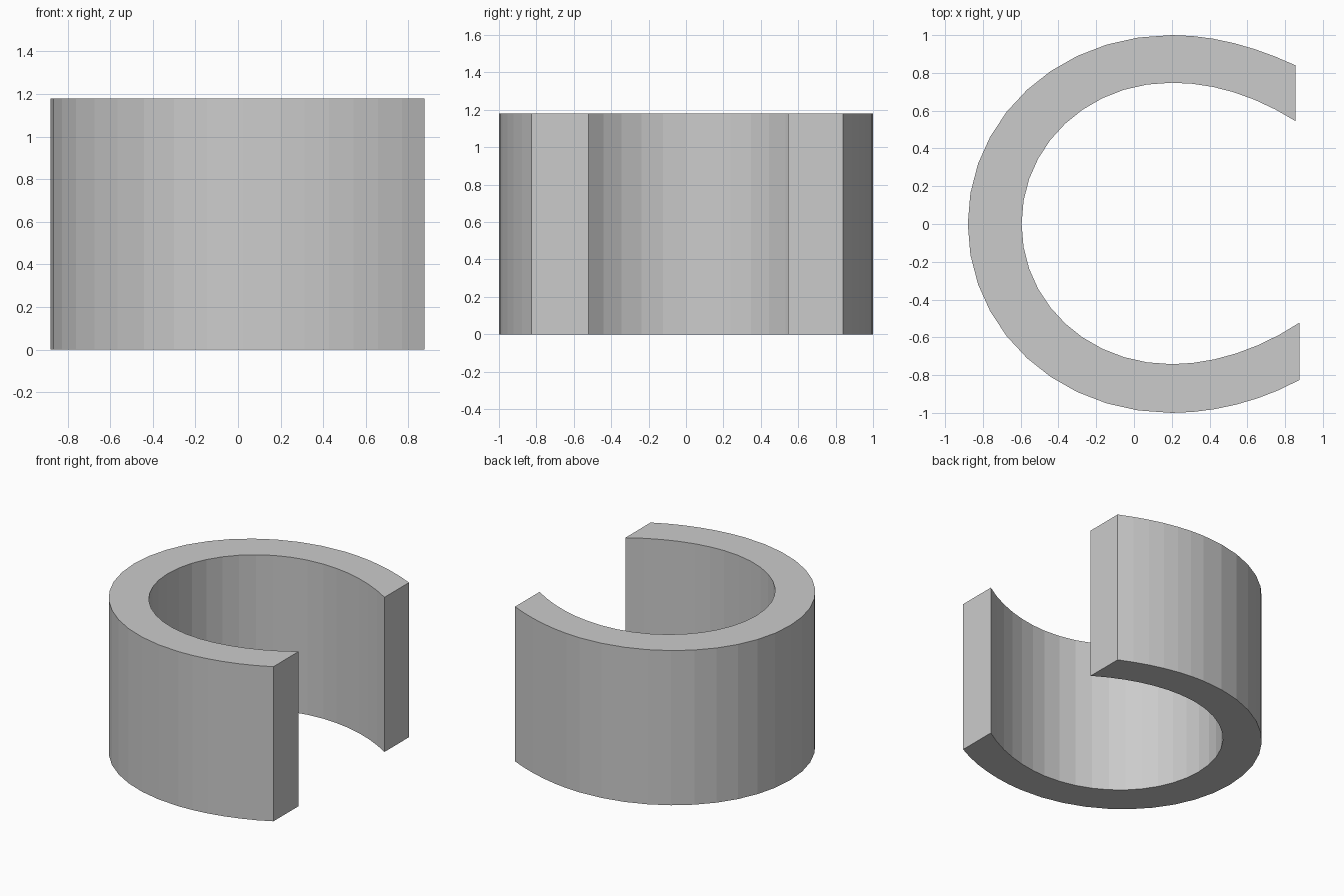
import bpy
import bmesh
from mathutils import Vector
from mathutils.geometry import interpolate_bezier

if "Cube" in bpy.data.objects:
    bpy.data.objects.remove(bpy.data.objects["Cube"])

HEIGHT = 1.18
K = 0.56  # handle length for the rounded quarters


def bezier(a, b, c, d, steps):
    return interpolate_bezier(*[Vector((*p, 0)) for p in (a, b, c, d)], steps + 1)


def quarter(cx, y_apex, x_left, upper_first):
    """Rounded quarter between the apex (cx, y_apex) and the left point (x_left, 0)."""
    a, b = (cx, y_apex), (cx + (x_left - cx) * K, y_apex)
    c, d = (x_left, y_apex * K), (x_left, 0)
    return bezier(a, b, c, d, 10) if upper_first else bezier(d, c, b, a, 10)


def rim(tip_top, h_top, top, left, bottom, h_bottom, tip_bottom):
    """Open rim from the upper tip round the left side to the lower tip."""
    cx = 0.2
    parts = [
        bezier(tip_top, h_top, (cx + 0.22, top), (cx, top), 6),
        quarter(cx, top, left, True),
        quarter(cx, bottom, left, False),
        bezier((cx, bottom), (cx + 0.22, bottom), h_bottom, tip_bottom, 6),
    ]
    return parts[0] + [p for part in parts[1:] for p in part[1:]]


# Outer and inner rims of the open ring
outer = rim((0.855, 0.84), (0.64, 0.94), 1.0, -0.88, -1.0, (0.67, -0.94), (0.877, -0.825))
inner = rim((0.855, 0.545), (0.64, 0.68), 0.748, -0.595, -0.742, (0.66, -0.665), (0.877, -0.522))

# Flat section, extruded upward
bm = bmesh.new()
vo = [bm.verts.new(p) for p in outer]
vi = [bm.verts.new(p) for p in inner]
for i in range(len(vo) - 1):
    bm.faces.new((vo[i], vo[i + 1], vi[i + 1], vi[i]))
result = bmesh.ops.extrude_face_region(bm, geom=bm.faces[:], use_keep_orig=True)
top_verts = [g for g in result["geom"] if isinstance(g, bmesh.types.BMVert)]
bmesh.ops.translate(bm, verts=top_verts, vec=(0, 0, HEIGHT))
bmesh.ops.recalc_face_normals(bm, faces=bm.faces[:])

mesh = bpy.data.meshes.new("open_ring")
bm.to_mesh(mesh)
bm.free()
bpy.context.collection.objects.link(bpy.data.objects.new("open_ring", mesh))
